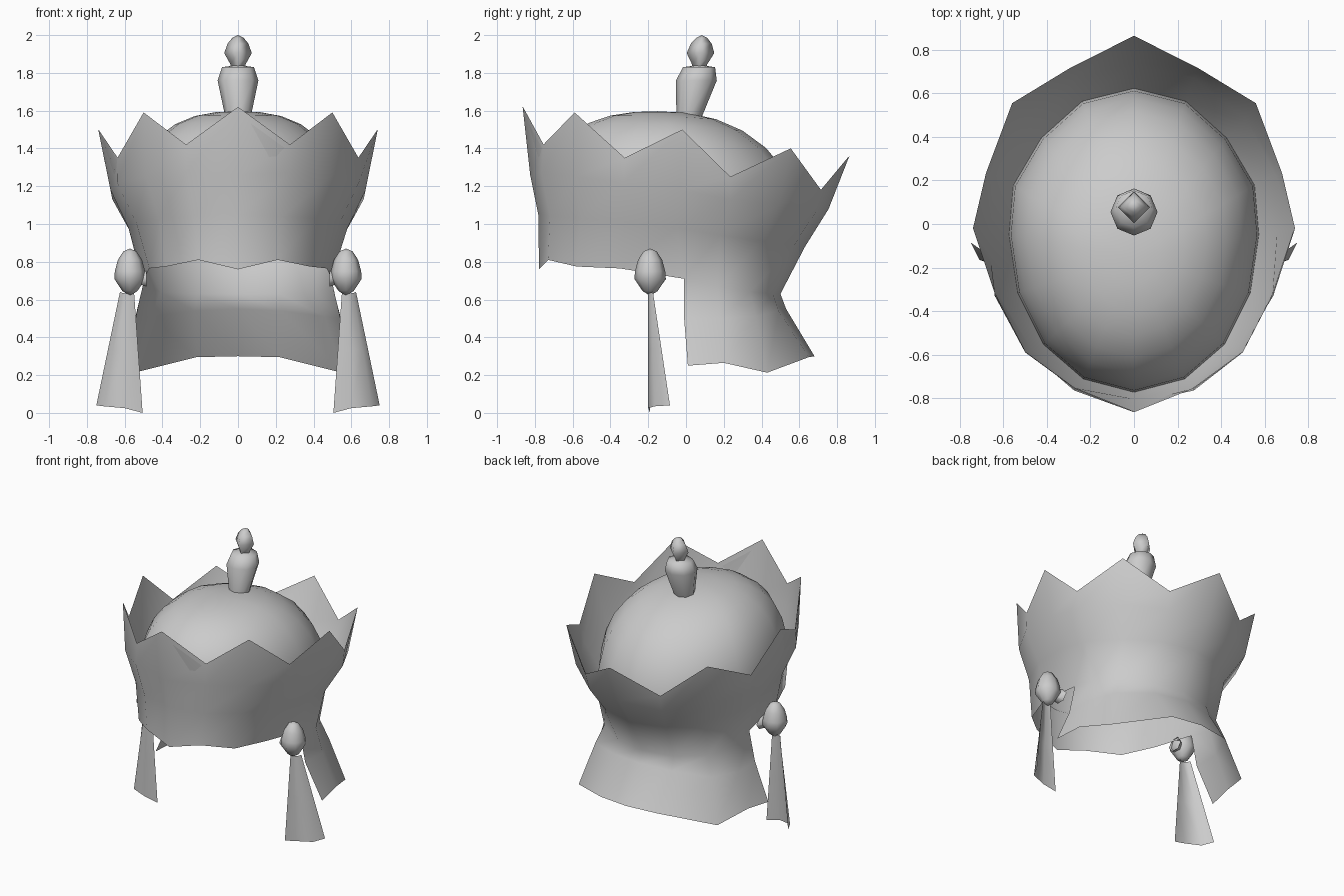
import bpy, bmesh, math
from mathutils import Vector

if "Cube" in bpy.data.objects:
    bpy.data.objects.remove(bpy.data.objects["Cube"])

grey = bpy.data.materials.new("plain grey")
grey.diffuse_color = (0.6, 0.6, 0.6, 1)
grey.use_nodes = True
grey.node_tree.nodes["Principled BSDF"].inputs["Base Color"].default_value = grey.diffuse_color


def make(name, verts, faces):
    """Smooth mesh object with coincident points welded."""
    me = bpy.data.meshes.new(name)
    me.from_pydata([tuple(v) for v in verts], [], faces)
    bm = bmesh.new()
    bm.from_mesh(me)
    bmesh.ops.remove_doubles(bm, verts=bm.verts, dist=.0005)
    for f in bm.faces:
        f.smooth = True
    bm.to_mesh(me)
    bm.free()
    me.materials.append(grey)
    ob = bpy.data.objects.new(name, me)
    bpy.context.collection.objects.link(ob)
    return ob


def skin(rings, closed, start=0, flip=False):
    """Points and faces for a stack of equal-length rings."""
    n = len(rings[0])
    verts = [v for r in rings for v in r]
    faces = []
    for k in range(len(rings) - 1):
        for i in range(n if closed else n - 1):
            j = (i + 1) % n
            f = [start + q for q in (k*n + i, k*n + j, (k+1)*n + j, (k+1)*n + i)]
            faces.append(f[::-1] if flip else f)
    return verts, faces


def full(half):
    """Mirror a front-to-back half ring into a closed ring."""
    return half + [(-x, y, z) for x, y, z in half[-2:0:-1]]


def back(half):
    """Mirror a side-to-back strip across the back centre."""
    return half + [(-x, y, z) for x, y, z in half[-2::-1]]


def scaled(half, s):
    return [(x*s, y*s, z) for x, y, z in half]


def lathe(name, profile, sides, center, lean=0.0, turn=0.0):
    """Turned part from (radius, z) pairs, leaning slightly in y."""
    z0 = profile[0][1]
    rings = []
    for r, z in profile:
        rings.append([(center[0] + r*math.cos(turn + 2*math.pi*i/sides),
                       center[1] + lean*(z - z0) + r*math.sin(turn + 2*math.pi*i/sides), z)
                      for i in range(sides)])
    return make(name, *skin(rings, True))


# Crown band: half rings from front centre to back centre, then the neck guard strips
points = [(0, -.865, 1.62), (.275, -.755, 1.42), (.5, -.59, 1.59), (.638, -.325, 1.35),
          (.74, -.02, 1.5), (.68, .235, 1.25), (.56, .555, 1.4), (.297, .715, 1.18), (0, .865, 1.36)]
belt = [(0, -.825, 1.26), (.275, -.765, 1.27), (.485, -.585, 1.25), (.64, -.33, 1.22),
        (.675, -.03, 1.18), (.665, .235, 1.13), (.53, .49, 1.1), (.285, .685, 1.06), (0, .755, 1.08)]
rim = [(0, -.782, 1.05), (.235, -.72, 1.04), (.42, -.56, 1.03), (.54, -.32, 1.01),
       (.58, -.05, .98), (.56, .18, .94), (.43, .4, .91), (.24, .57, .885), (0, .63, .88)]
hem = [(0, -.778, .76), (.21, -.73, .81), (.38, -.58, .775), (.47, -.35, .765),
       (.495, -.01, .71), (.5, .17, .67), (.41, .34, .64), (.22, .46, .63), (0, .5, .63)]
waist = [(.54, -.01, .5), (.545, .18, .5), (.46, .37, .51), (.23, .49, .54), (0, .53, .55)]
flare = [(.66, .01, .25), (.63, .2, .265), (.55, .43, .213), (.22, .65, .295), (0, .68, .3)]

v1, f1 = skin([full(r) for r in (points, belt, rim, hem)], True, flip=True)
v2, f2 = skin([back(r) for r in (hem[4:], waist, flare)], False, start=len(v1), flip=True)
make("crown_and_neck_guard", v1 + v2, f1 + f2)

# Inner lining of the crown points
make("crown_lining", *skin([full(r) for r in (scaled(points, .998), scaled(belt, .975),
                                              scaled(rim, .985))], True))

# Dome cap: rim ring rising to a rounded, slightly flat top
apex = Vector((0, -.15, 1.597))
rings = []
for s in (1, .985, .94, .86, .74, .58, .4, .2, 0):
    ring = []
    for x, y, z in full(scaled(rim, .99)):
        p = 2.5 - .4 * max(y, 0)
        h = (1 - s**p) ** (1 / p)
        ring.append((x*s, apex.y + (y - apex.y)*s, z + (apex.z - z)*h))
    rings.append(ring)
make("dome", *skin(rings, True))

# Finial: eight-sided vase with a four-sided gem on top
lathe("finial_vase", [(.06, 1.5), (.068, 1.57), (.108, 1.76), (.085, 1.83), (.02, 1.84)],
      8, (0, .003), lean=.2)
lathe("finial_gem", [(.035, 1.82), (.04, 1.845), (.073, 1.905), (.055, 1.955), (.03, 1.985), (0, 2.0)],
      4, (0, .07), lean=.08)

# Side tassels: bead, knot and hanging ribbon, mirrored
for side, label in ((1, "right"), (-1, "left")):
    lathe(label + "_tassel_bead",
          [(0, .62), (.04, .645), (.083, .71), (.08, .75), (.064, .81), (.035, .855), (0, .87)],
          8, (side * .572, -.19))
    # knot: small pleated cone reaching into the band
    knot = []
    for x, y, r in ((.56, -.19, .02), (.485, -.165, .06)):
        knot.append([(side*x, y + r*math.cos(a), .71 + .8*r*math.sin(a))
                     for a in (i*math.pi/3 for i in range(6))])
    make(label + "_tassel_knot", *skin(knot, True, flip=side > 0))
    top = [(.625, -.175, .64), (.61, -.19, .635), (.58, -.2, .63), (.55, -.19, .635)]
    low = [(.75, -.085, .04), (.71, -.165, .035), (.6, -.2, .025), (.505, -.19, 0)]
    mid = [tuple((Vector(a) + Vector(b)) / 2) for a, b in zip(top, low)]
    make(label + "_tassel_ribbon",
         *skin([[(side*x, y, z) for x, y, z in r] for r in (top, mid, low)], False, flip=side < 0))
